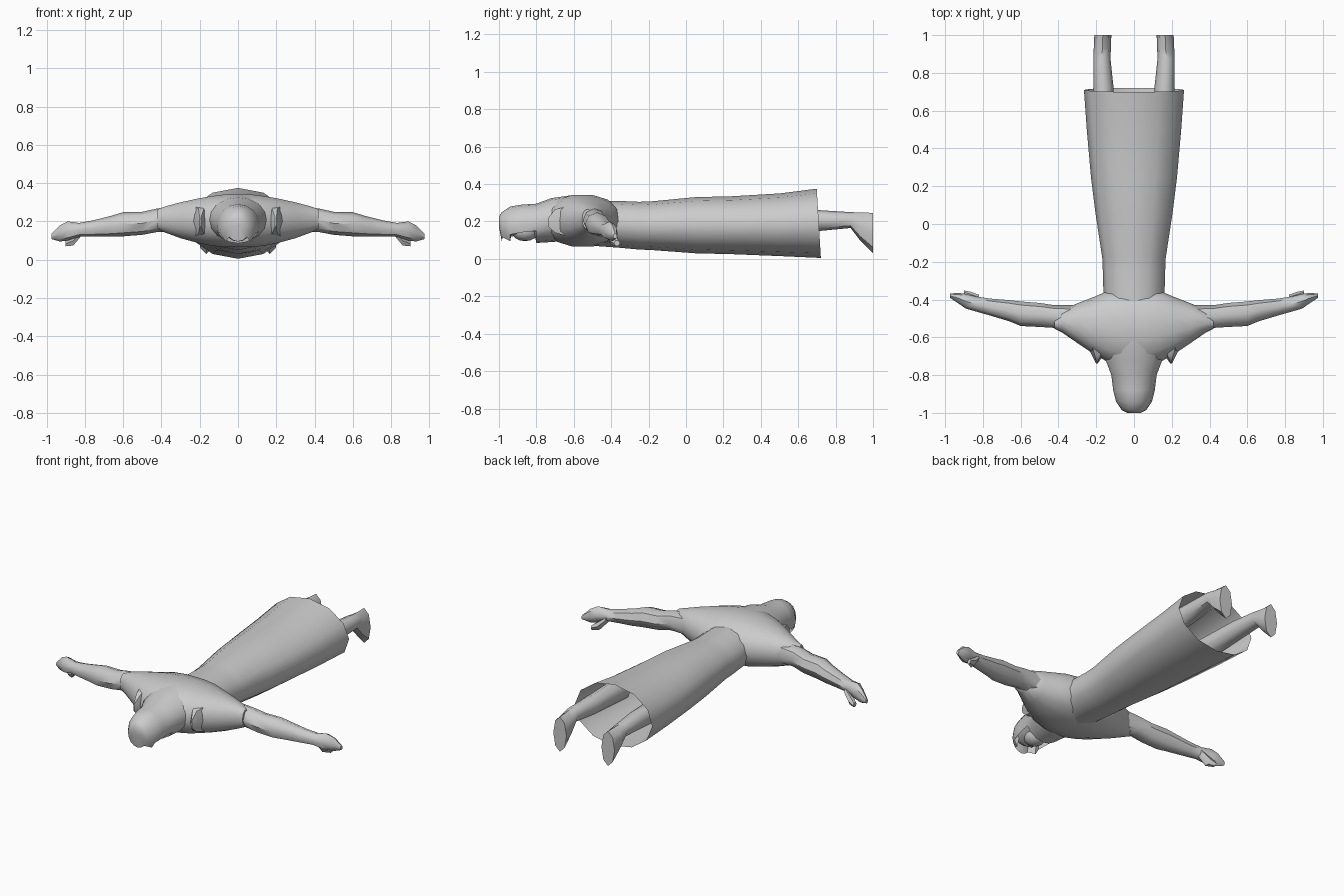
import bpy, bmesh, math

if "Cube" in bpy.data.objects:
    bpy.data.objects.remove(bpy.data.objects["Cube"])

grey = bpy.data.materials.new("plain grey")
grey.diffuse_color = (0.6, 0.6, 0.6, 1)
grey.use_nodes = True
grey.node_tree.nodes["Principled BSDF"].inputs["Base Color"].default_value = grey.diffuse_color


def finish(bm, name, mirror=False, angle=45):
    """Turn a bmesh into a smooth shaded object, mirrored over x if asked."""
    bmesh.ops.recalc_face_normals(bm, faces=bm.faces)
    me = bpy.data.meshes.new(name)
    bm.to_mesh(me)
    bm.free()
    me.materials.append(grey)
    ob = bpy.data.objects.new(name, me)
    bpy.context.collection.objects.link(ob)
    bpy.ops.object.select_all(action='DESELECT')
    ob.select_set(True)
    bpy.context.view_layer.objects.active = ob
    bpy.ops.object.shade_smooth_by_angle(angle=math.radians(angle))
    if mirror:
        ob.modifiers.new("mirror", 'MIRROR').use_mirror_merge = False
    return ob


def loft(axis, sections, n=12, power=2.0, caps=True):
    """Skin rounded rings; section = (station, low a, high a, low z, high z)."""
    bm = bmesh.new()
    rings = []
    for t, a0, a1, z0, z1 in sections:
        ring = []
        for i in range(n):
            ang = 2 * math.pi * i / n
            c, s = math.cos(ang), math.sin(ang)
            c = math.copysign(abs(c) ** (2 / power), c)
            s = math.copysign(abs(s) ** (2 / power), s)
            a = (a0 + a1) / 2 + (a1 - a0) / 2 * c
            z = (z0 + z1) / 2 + (z1 - z0) / 2 * s
            ring.append(bm.verts.new((t, a, z) if axis == 'x' else (a, t, z)))
        rings.append(ring)
    for r, q in zip(rings, rings[1:]):
        for i in range(n):
            j = (i + 1) % n
            bm.faces.new((r[i], r[j], q[j], q[i]))
    if caps:
        bm.faces.new(rings[0])
        bm.faces.new(rings[-1])
    return bm


# long skirt, open at the hem
skirt = [(-0.50, 0.15, 0.07, 0.31), (-0.36, 0.162, 0.06, 0.31),
         (-0.25, 0.165, 0.05, 0.305), (-0.18, 0.168, 0.047, 0.308),
         (0.05, 0.203, 0.03, 0.33), (0.25, 0.228, 0.025, 0.335),
         (0.50, 0.25, 0.015, 0.35), (0.71, 0.265, 0.005, 0.375)]
bm = loft('y', [(y, -w, w, lo, hi) for y, w, lo, hi in skirt], caps=False)
for v in bm.verts:  # slanted hem
    if v.co.y > 0.7:
        v.co.y += 0.06 * (0.19 - v.co.z)
finish(bm, "skirt")

# broad torso with sloping shoulders
half = [(0.06, -0.76, -0.345, 0.062, 0.345), (0.14, -0.73, -0.355, 0.07, 0.335),
        (0.21, -0.69, -0.385, 0.085, 0.322), (0.30, -0.63, -0.42, 0.11, 0.302),
        (0.38, -0.575, -0.455, 0.14, 0.28), (0.42, -0.555, -0.50, 0.16, 0.265)]
torso = [(-s[0],) + s[1:] for s in reversed(half)] + half
finish(loft('x', torso, n=14, power=2.2), "torso")

# hood with a face opening underneath
hood = [(-1.0, 0.035, 0.17, 0.225), (-0.985, 0.065, 0.095, 0.25),
        (-0.94, 0.095, 0.063, 0.28), (-0.88, 0.11, 0.075, 0.29),
        (-0.80, 0.12, 0.085, 0.295), (-0.72, 0.15, 0.09, 0.325),
        (-0.60, 0.16, 0.10, 0.342)]
bm = loft('y', [(y, -w, w, lo, hi) for y, w, lo, hi in hood], n=16)
bmesh.ops.recalc_face_normals(bm, faces=bm.faces)
bm.normal_update()
opening = [f for f in bm.faces
           if f.normal.z < -0.5 and -0.97 < f.calc_center_median().y < -0.76]
bmesh.ops.inset_region(bm, faces=opening, thickness=0.012, depth=0.0)
for v in {v for f in opening for v in f.verts}:
    v.co.z += 0.055
finish(bm, "hood")

# face inside the hood
bm = bmesh.new()
bmesh.ops.create_uvsphere(bm, u_segments=12, v_segments=8, radius=1)
for v in bm.verts:
    v.co = (v.co.x * 0.062, -0.86 + v.co.y * 0.075, 0.15 + v.co.z * 0.055)
finish(bm, "face")

# pointed collar folds beside the hood
finish(loft('y', [(-0.64, 0.14, 0.25, 0.11, 0.29), (-0.70, 0.165, 0.22, 0.13, 0.275),
                  (-0.738, 0.192, 0.202, 0.17, 0.22)], n=6), "collar_fold", True)

# arms with hands
arm = [(0.28, -0.57, -0.43, 0.14, 0.28), (0.42, -0.55, -0.43, 0.145, 0.268),
       (0.50, -0.545, -0.418, 0.13, 0.25), (0.60, -0.54, -0.41, 0.122, 0.248),
       (0.66, -0.515, -0.403, 0.12, 0.23), (0.76, -0.485, -0.395, 0.12, 0.205),
       (0.83, -0.465, -0.385, 0.12, 0.192), (0.89, -0.448, -0.37, 0.10, 0.20),
       (0.93, -0.42, -0.365, 0.095, 0.18), (0.975, -0.39, -0.368, 0.108, 0.135)]
finish(loft('x', arm, n=8), "arm", True)
finish(loft('x', [(0.82, -0.425, -0.375, 0.12, 0.16), (0.86, -0.415, -0.36, 0.07, 0.13),
                  (0.90, -0.385, -0.352, 0.068, 0.10)], n=6), "thumb", True)

# legs ending in feet that point down
leg = [(0.40, 0.10, 0.22, 0.13, 0.27), (0.72, 0.108, 0.215, 0.15, 0.26),
       (0.88, 0.125, 0.215, 0.165, 0.25), (0.93, 0.122, 0.213, 0.10, 0.248),
       (1.0, 0.12, 0.21, 0.03, 0.246)]
finish(loft('y', leg, n=8), "leg", True)
